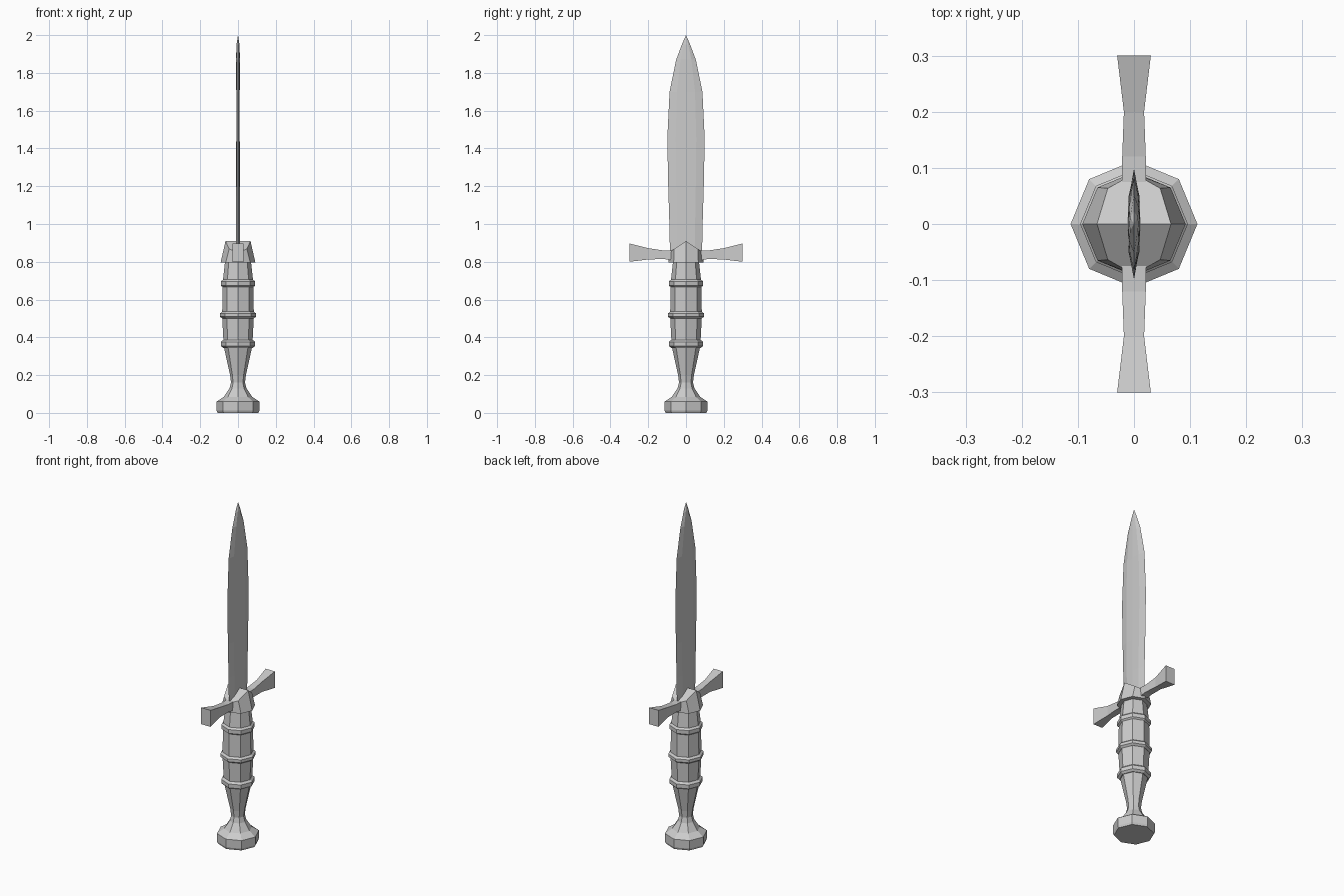
import bpy, bmesh, math

cube = bpy.data.objects.get("Cube")
if cube:
    bpy.data.objects.remove(cube, do_unlink=True)

steel = bpy.data.materials.new("grey_steel")
steel.use_nodes = True
GREY = (0.6, 0.6, 0.6, 1)
steel.diffuse_color = GREY
steel.node_tree.nodes["Principled BSDF"].inputs["Base Color"].default_value = GREY


def loft(name, rings, cap_start=True, cap_end=True):
    """Join equal-sized loops of points into one flat-shaded skin."""
    bm = bmesh.new()
    loops = [[bm.verts.new(p) for p in ring] for ring in rings]
    n = len(loops[0])
    for a, b in zip(loops, loops[1:]):
        for i in range(n):
            j = (i + 1) % n
            bm.faces.new((a[i], a[j], b[j], b[i]))
    if cap_start:
        bm.faces.new(loops[0][::-1])
    if cap_end:
        bm.faces.new(loops[-1])
    bmesh.ops.remove_doubles(bm, verts=bm.verts, dist=0.0001)
    bmesh.ops.recalc_face_normals(bm, faces=bm.faces)
    mesh = bpy.data.meshes.new(name)
    bm.to_mesh(mesh)
    bm.free()
    mesh.materials.append(steel)
    obj = bpy.data.objects.new(name, mesh)
    bpy.context.collection.objects.link(obj)
    return obj


def octagon(rx, ry, z, peak=0.0):
    """Eight-sided loop; peak lifts the points nearest the y = 0 line."""
    pts = []
    for i in range(8):
        a = i * math.pi / 4
        pts.append((rx * math.cos(a), ry * math.sin(a),
                    z + peak * (1 - abs(math.sin(a)))))
    return pts


def turned(name, profile):
    return loft(name, [octagon(r, r, z) for r, z in profile])


# Pommel and grip
turned("pommel", [(0.108, 0), (0.113, 0.012), (0.113, 0.06), (0.075, 0.085),
                  (0.045, 0.13), (0.037, 0.16)])
turned("grip", [(0.037, 0.16), (0.042, 0.2), (0.075, 0.35), (0.077, 0.38),
                (0.084, 0.51), (0.081, 0.69), (0.069, 0.8)])

# Raised bands around the grip
for name, z, r, h in (("lower_band", 0.365, 0.09, 0.016),
                      ("middle_band", 0.518, 0.096, 0.012),
                      ("upper_band", 0.685, 0.09, 0.016)):
    turned(name, [(r - 0.012, z - h - 0.006), (r, z - h * 0.7),
                  (r, z + h * 0.7), (r - 0.012, z + h + 0.006)])

# Collar with a roof-shaped top
collar = loft("collar", [octagon(0.07, 0.07, 0.795), octagon(0.092, 0.092, 0.797),
                         octagon(0.066, 0.09, 0.85, 0.06)], cap_end=False)
bm = bmesh.new()
bm.from_mesh(collar.data)
top = [min(bm.verts, key=lambda v, p=p: sum((a - b) ** 2 for a, b in zip(v.co, p)))
       for p in octagon(0.066, 0.09, 0.85, 0.06)]
bm.faces.new(top[:5])
bm.faces.new(top[4:] + top[:1])
bmesh.ops.recalc_face_normals(bm, faces=bm.faces)
bm.to_mesh(collar.data)
bm.free()

# Flared guard arms: distance out, half width, bottom, top
ARM = [(0.05, 0.022, 0.805, 0.86), (0.12, 0.021, 0.815, 0.86),
       (0.2, 0.018, 0.812, 0.872), (0.3, 0.03, 0.8, 0.897)]
for side, name in ((-1, "front_guard_arm"), (1, "back_guard_arm")):
    loft(name, [[(-w, side * y, lo), (w, side * y, lo), (w, side * y, hi), (-w, side * y, hi)]
                for y, w, lo, hi in ARM])

# Thin bevelled blade: height, half width, half thickness
BLADE = [(0.85, 0.085, 0.01), (1.0, 0.088, 0.01), (1.2, 0.094, 0.009),
         (1.45, 0.099, 0.008), (1.7, 0.087, 0.008), (1.87, 0.052, 0.009),
         (1.95, 0.022, 0.007), (2.0, 0, 0)]
loft("blade", [[(0, -w, z), (t, -w * 0.55, z), (t * 1.15, 0, z), (t, w * 0.55, z),
                (0, w, z), (-t, w * 0.55, z), (-t * 1.15, 0, z), (-t, -w * 0.55, z)]
               for z, w, t in BLADE], cap_end=False)
